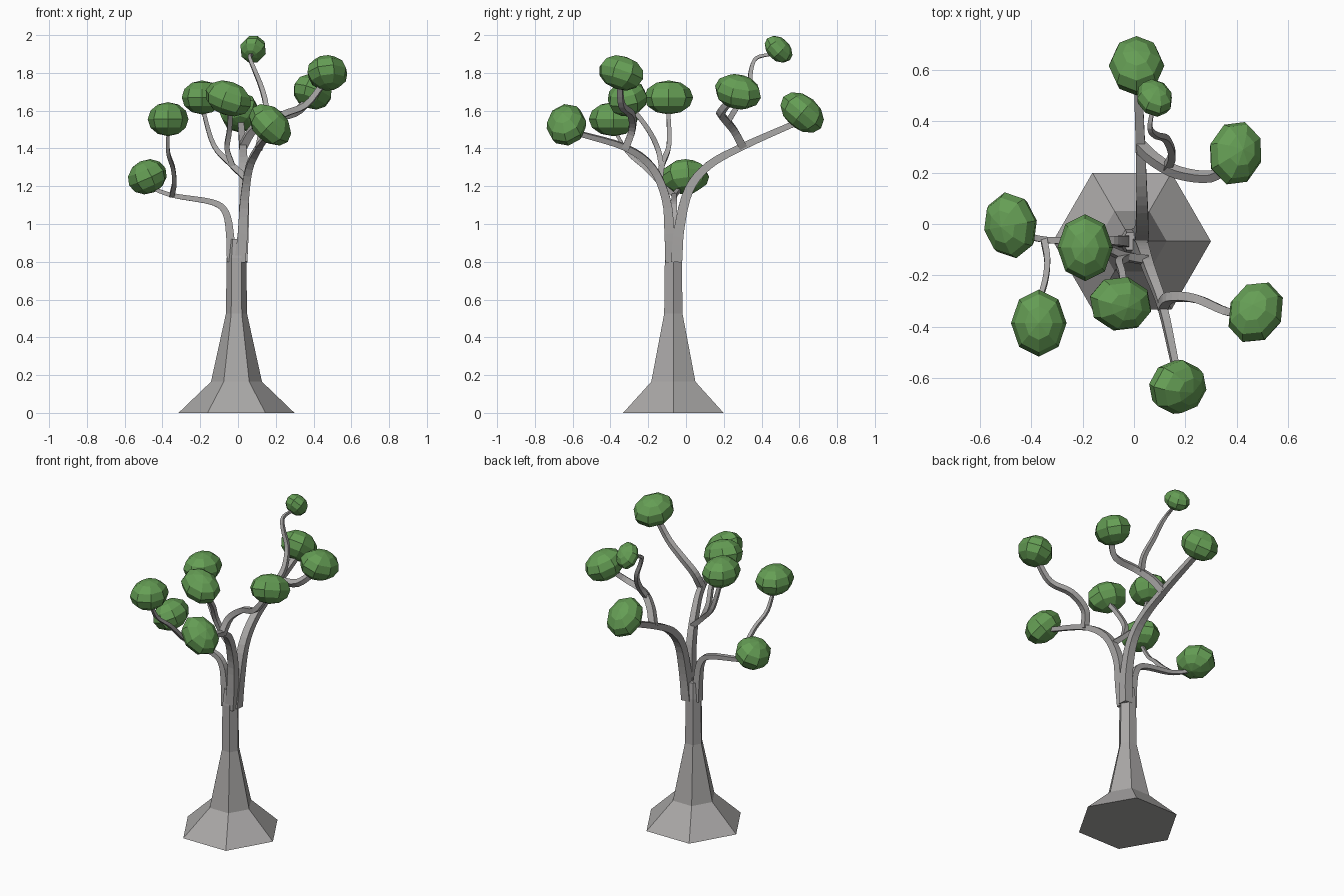
import bpy, bmesh, math
from mathutils import Vector, Euler

if "Cube" in bpy.data.objects:
    bpy.data.objects.remove(bpy.data.objects["Cube"])


def material(name, rgb):
    m = bpy.data.materials.new(name)
    m.use_nodes = True
    m.diffuse_color = (*rgb, 1)
    m.node_tree.nodes["Principled BSDF"].inputs["Base Color"].default_value = (*rgb, 1)
    return m


bark = material("grey_bark", (0.40, 0.39, 0.385))
leaf = material("leaf_green", (0.13, 0.34, 0.09))


def finish(bm, name, mat):
    bmesh.ops.recalc_face_normals(bm, faces=bm.faces)
    mesh = bpy.data.meshes.new(name)
    bm.to_mesh(mesh)
    bm.free()
    mesh.materials.append(mat)
    obj = bpy.data.objects.new(name, mesh)
    bpy.context.collection.objects.link(obj)
    return obj


def skin(bm, rings):
    # Bridge successive rings and cap both ends
    loops = [[bm.verts.new(p) for p in ring] for ring in rings]
    n = len(loops[0])
    for a, b in zip(loops, loops[1:]):
        for i in range(n):
            j = (i + 1) % n
            bm.faces.new((a[i], a[j], b[j], b[i]))
    bm.faces.new(loops[0][::-1])
    bm.faces.new(loops[-1])


def smooth_path(points, steps=4):
    # Catmull-Rom curve through the points
    p = [Vector(q) for q in points]
    p = [2 * p[0] - p[1]] + p + [2 * p[-1] - p[-2]]
    out = []
    for a, b, c, d in zip(p, p[1:], p[2:], p[3:]):
        for s in range(steps):
            t = s / steps
            out.append(0.5 * (2 * b + (c - a) * t + (2 * a - 5 * b + 4 * c - d) * t * t
                              + (3 * b - a - 3 * c + d) * t ** 3))
    return out + [p[-2]]


def branch(name, r0, r1, points, sides=4):
    # Tapered tube with a cross-section carried along the path
    path = smooth_path(points)
    last = len(path) - 1
    side = Vector((1, 0, 0))
    rings = []
    for i, c in enumerate(path):
        d = (path[min(i + 1, last)] - path[max(i - 1, 0)]).normalized()
        side = (side - d * side.dot(d)).normalized()
        up = d.cross(side)
        r = r0 + (r1 - r0) * i / last
        ring = []
        for k in range(sides):
            a = 2 * math.pi * (k + 0.5) / sides
            ring.append(c + r * (math.cos(a) * side + math.sin(a) * up))
        rings.append(ring)
    bm = bmesh.new()
    skin(bm, rings)
    return finish(bm, name, bark)


def foliage(name, centre, tilt, size=1.0):
    # Faceted, flattened ball of leaves
    bm = bmesh.new()
    bmesh.ops.create_uvsphere(bm, u_segments=8, v_segments=6, radius=1)
    obj = finish(bm, name, leaf)
    turn = Euler([math.radians(a) for a in tilt]).to_matrix()
    for v in obj.data.vertices:
        p = Vector((v.co.x * 0.108, v.co.y * 0.13, v.co.z * 0.09)) * size
        v.co = turn @ p + Vector(centre)


# Flared six-sided trunk
trunk = bmesh.new()
skin(trunk, [[(-0.008 + r * math.cos(k * math.pi / 3), -0.067 + r * math.sin(k * math.pi / 3), z)
              for k in range(6)]
             for z, r in ((0, 0.307), (0.165, 0.135), (0.525, 0.056), (0.82, 0.052), (0.92, 0.04))])
finish(trunk, "trunk", bark)

# Main limbs
branch("back_limb", 0.042, 0.022, [(0.02, -0.05, 0.8), (0.03, -0.035, 0.98), (0.032, 0.015, 1.18),
       (0.03, 0.12, 1.31), (0.025, 0.3, 1.41), (0.015, 0.57, 1.53)])
branch("front_limb", 0.042, 0.018, [(0.01, -0.08, 0.8), (0.025, -0.088, 0.95), (0.035, -0.105, 1.13),
       (0.06, -0.18, 1.3), (0.11, -0.32, 1.405), (0.165, -0.57, 1.48)])
branch("left_side_limb", 0.034, 0.013, [(-0.035, -0.067, 0.8), (-0.042, -0.067, 0.94), (-0.065, -0.065, 1.06),
       (-0.135, -0.063, 1.115), (-0.34, -0.062, 1.15), (-0.46, -0.03, 1.19)])

# Smaller branches
branch("side_twig", 0.018, 0.012, [(-0.35, -0.06, 1.15), (-0.337, -0.14, 1.22), (-0.345, -0.22, 1.3),
       (-0.37, -0.31, 1.38), (-0.37, -0.38, 1.5)])
branch("middle_branch", 0.024, 0.014, [(0.045, -0.14, 1.24), (-0.04, -0.125, 1.32), (-0.13, -0.09, 1.42),
       (-0.19, -0.095, 1.62)])
branch("middle_twig", 0.02, 0.017, [(-0.03, -0.13, 1.31), (-0.058, -0.15, 1.4), (-0.045, -0.2, 1.5),
       (-0.04, -0.29, 1.62)])
branch("front_twig", 0.027, 0.02, [(0.11, -0.32, 1.4), (0.14, -0.285, 1.5), (0.24, -0.29, 1.58),
       (0.36, -0.34, 1.63), (0.45, -0.35, 1.74)])
branch("back_branch", 0.03, 0.022, [(0.025, 0.3, 1.41), (0.08, 0.25, 1.5), (0.17, 0.2, 1.56),
       (0.3, 0.185, 1.59), (0.38, 0.24, 1.66)])
branch("top_twig", 0.022, 0.01, [(0.13, 0.22, 1.54), (0.148, 0.27, 1.62), (0.125, 0.33, 1.72),
       (0.085, 0.345, 1.82), (0.062, 0.375, 1.88), (0.075, 0.46, 1.9)])

# Leaf clusters
for name, centre, tilt, size in (
        ("back", (0.01, 0.615, 1.59), (-40, 0, 0), 1),
        ("top", (0.08, 0.49, 1.925), (-45, 20, 0), 0.66),
        ("back_left", (0.395, 0.275, 1.70), (-15, 15, -20), 1),
        ("right_side", (-0.48, -0.005, 1.25), (0, -25, 10), 1),
        ("middle", (-0.19, -0.092, 1.67), (0, 0, 0), 1),
        ("right_front", (-0.37, -0.385, 1.555), (0, 0, 0), 1),
        ("middle_front", (-0.052, -0.31, 1.665), (20, -5, 75), 1),
        ("front_left", (0.473, -0.343, 1.80), (-15, -15, -20), 1),
        ("front", (0.17, -0.633, 1.525), (45, -10, 80), 1)):
    foliage(name + "_foliage", centre, tilt, size)
